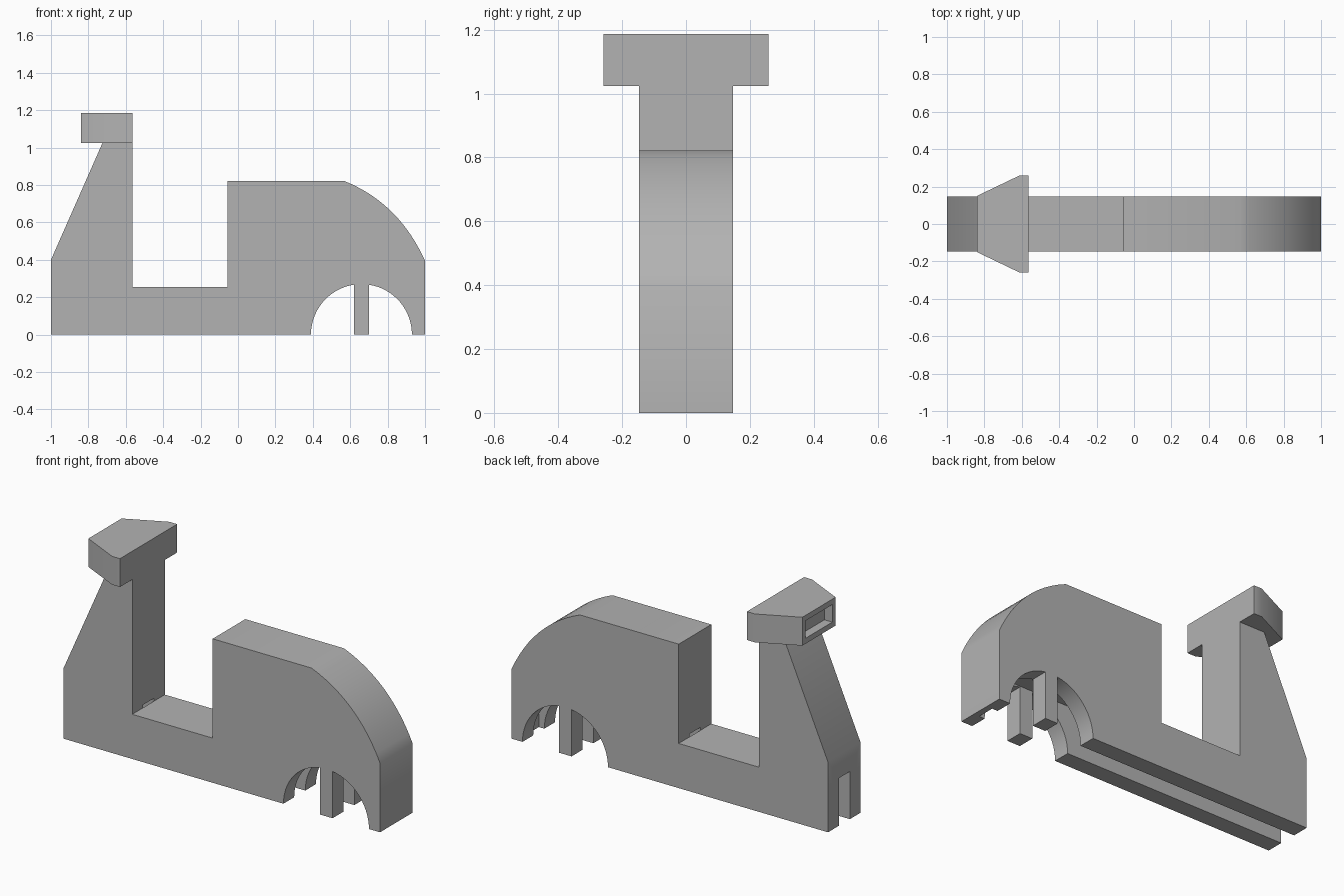
import bpy
import bmesh
from math import cos, sin, pi, acos, radians
from mathutils import Vector

cube = bpy.data.objects.get("Cube")
if cube:
    bpy.data.objects.remove(cube, do_unlink=True)

grey = bpy.data.materials.new("plain_grey")
grey.use_nodes = True
colour = (0.45, 0.45, 0.45, 1)
grey.diffuse_color = colour
grey.node_tree.nodes["Principled BSDF"].inputs["Base Color"].default_value = colour


def prism(name, outline, offset):
    """Extrude a closed outline of 3D points by an offset vector."""
    bm = bmesh.new()
    face = bm.faces.new([bm.verts.new(p) for p in outline])
    new = bmesh.ops.extrude_face_region(bm, geom=[face])["geom"]
    bmesh.ops.translate(bm, vec=Vector(offset),
                        verts=[v for v in new if isinstance(v, bmesh.types.BMVert)])
    bmesh.ops.recalc_face_normals(bm, faces=bm.faces)
    mesh = bpy.data.meshes.new(name)
    bm.to_mesh(mesh)
    bm.free()
    mesh.materials.append(grey)
    obj = bpy.data.objects.new(name, mesh)
    bpy.context.collection.objects.link(obj)
    return obj


def box(name, x0, x1, half_y, z0, z1):
    base = [(x0, -half_y, z0), (x1, -half_y, z0), (x1, half_y, z0), (x0, half_y, z0)]
    return prism(name, base, (0, 0, z1 - z0))


def activate(obj):
    bpy.ops.object.select_all(action='DESELECT')
    obj.select_set(True)
    bpy.context.view_layer.objects.active = obj


def carve(obj, cutter):
    cutter.hide_render = True
    mod = obj.modifiers.new("carve", 'BOOLEAN')
    mod.operation = 'DIFFERENCE'
    mod.solver = 'EXACT'
    mod.object = cutter
    activate(obj)
    bpy.ops.object.modifier_apply(modifier=mod.name)
    bpy.data.objects.remove(cutter, do_unlink=True)


# Main dimensions
half_width, slot_half = 0.147, 0.05
seat_back, seat_front, floor_z = -0.565, -0.057, 0.255
arch_x, arch_r, post_half = 0.66, 0.27, 0.04

# Wheel arch, split by a central post
start = acos(post_half / arch_r)
steps = 14
front_arc = [(arch_x + arch_r * cos(start * i / steps), arch_r * sin(start * i / steps))
             for i in range(steps + 1)]
rear_arc = [(2 * arch_x - x, z) for x, z in reversed(front_arc)]
post = [(arch_x + post_half, 0), (arch_x - post_half, 0)]

# Curved nose
a, c, b = Vector((0.567, 0.822)), Vector((0.86, 0.705)), Vector((1, 0.395))
nose = [tuple(a * (1 - t) ** 2 + c * 2 * t * (1 - t) + b * t * t)
        for t in (i / 12 for i in range(13))]

# Body side profile
profile = [(-1, 0), (-1, 0.4), (-0.725, 1.024), (seat_back, 1.024),
           (seat_back, floor_z), (seat_front, floor_z), (seat_front, 0.822)]
profile += nose + [(1, 0)] + front_arc + post + rear_arc
body = prism("body", [(x, -half_width, z) for x, z in profile], (0, 2 * half_width, 0))

# Long slot underneath, open at the rear
carve(body, box("slot_cutter", -1.1, 0.965, slot_half, -0.1, 0.272))
seat_floor = box("seat_floor", seat_back, seat_front, slot_half, floor_z - 0.008, floor_z)

# Flared head on the tower, with a shallow recess in its rear face
half_outline = [(-0.84, 0.15), (-0.615, 0.258), (seat_back, 0.258)]
outline = half_outline + [(x, -y) for x, y in reversed(half_outline)]
head = prism("head", [(x, y, 1.024) for x, y in outline], (0, 0, 0.162))
carve(head, box("recess_cutter", -0.9, -0.79, 0.12, 1.055, 1.155))

for obj in (body, head, seat_floor):
    activate(obj)
    bpy.ops.object.shade_smooth_by_angle(angle=radians(30))
